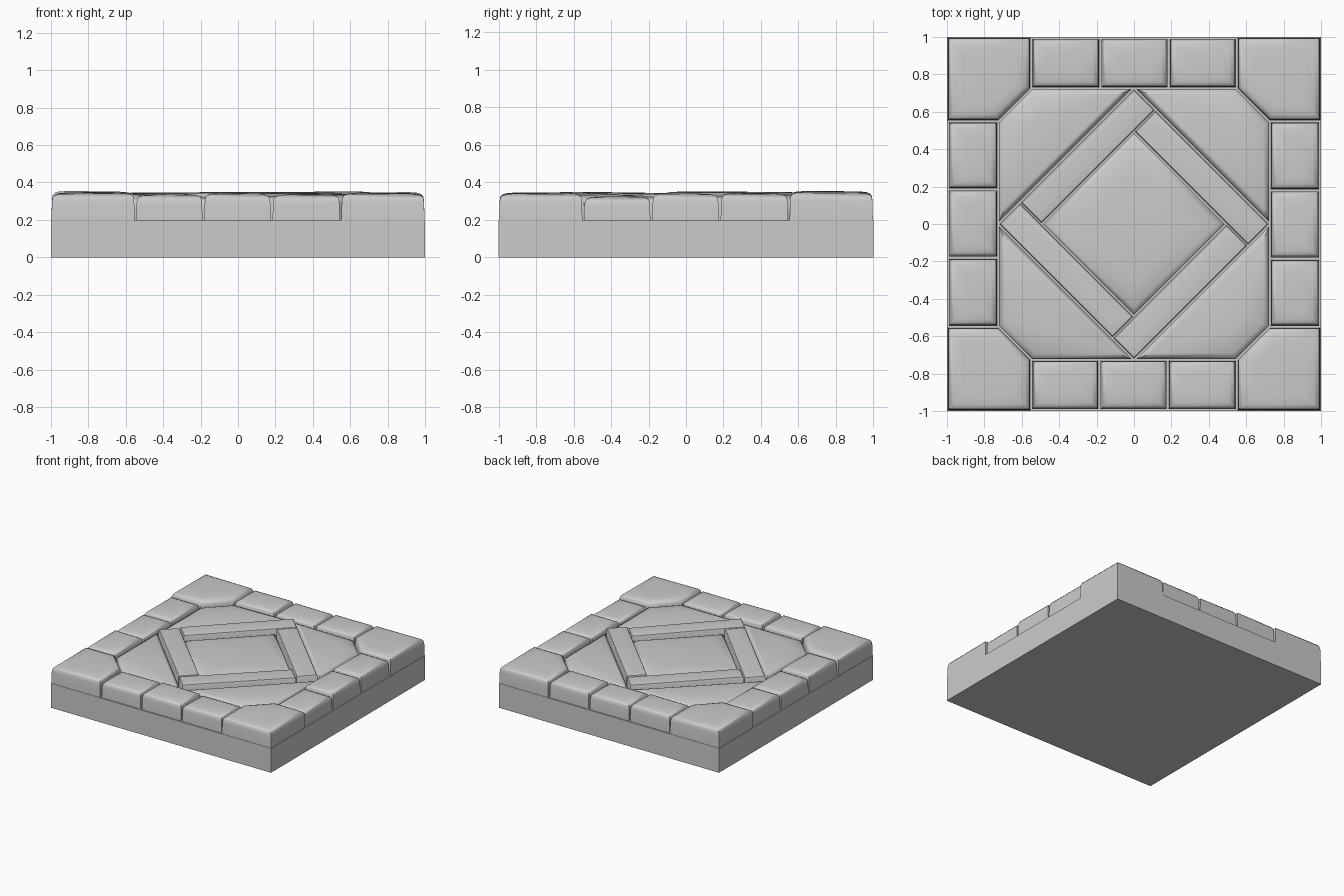
import bpy, bmesh
from mathutils import Vector, Matrix

if "Cube" in bpy.data.objects:
    bpy.data.objects.remove(bpy.data.objects["Cube"])

BASE = 0.2


def inset(pts, d):
    """Move every side of a convex counter-clockwise outline inwards by d."""
    out = []
    n = len(pts)
    for i in range(n):
        p0, p, p1 = pts[i - 1], pts[i], pts[(i + 1) % n]
        a, b = (p - p0).normalized(), (p1 - p).normalized()
        na, nb = Vector((-a.y, a.x)), Vector((-b.y, b.x))
        out.append(p + (na + nb) * (d / (1 + na.dot(nb))))
    return out


def stone(name, outline, top, profile, gap=0.003, tilt=(0, 0), turn=0):
    """Worn stone: stacked inset outlines, closed by a slightly domed cap."""
    rot = Matrix.Rotation(turn, 2)
    pts = inset([rot @ Vector(p) for p in outline], gap)
    mid = sum(pts, Vector((0, 0))) / len(pts)
    bm = bmesh.new()
    rings = [[bm.verts.new((p.x, p.y, BASE)) for p in pts]]
    for d, drop in profile:
        ring = []
        for p in inset(pts, d):
            r = p - mid
            ring.append(bm.verts.new((p.x, p.y, top - drop + r.x * tilt[0] + r.y * tilt[1])))
        rings.append(ring)
    n = len(pts)
    for lo, hi in zip(rings, rings[1:]):
        for i in range(n):
            j = (i + 1) % n
            bm.faces.new((lo[i], lo[j], hi[j], hi[i]))
    bm.faces.new(rings[0][::-1])
    bm.faces.new(rings[-1])
    finish(name, bm)


def finish(name, bm, smooth=True):
    bmesh.ops.recalc_face_normals(bm, faces=bm.faces)
    me = bpy.data.meshes.new(name)
    bm.to_mesh(me)
    bm.free()
    ob = bpy.data.objects.new(name, me)
    bpy.context.collection.objects.link(ob)
    if smooth:
        bpy.ops.object.select_all(action='DESELECT')
        ob.select_set(True)
        bpy.context.view_layer.objects.active = ob
        bpy.ops.object.shade_smooth_by_angle(angle=0.7)


# slab under the paving
bm = bmesh.new()
bmesh.ops.create_cube(bm, size=1, matrix=Matrix.Translation((0, 0, BASE / 2)) @ Matrix.Diagonal((2, 2, BASE, 1)))
finish("base_slab", bm, smooth=False)

# edge wear as (inset, drop below top)
block = [(0.002, 0.05), (0.006, 0.024), (0.016, 0.011), (0.035, 0.004), (0.08, 0)]
plank = [(0.0, 0.014), (0.005, 0.006), (0.018, 0.003), (0.05, 0)]
field = [(0.0, 0.04), (0.006, 0.028), (0.03, 0.017), (0.09, 0.004), (0.13, 0)]

corner_poly = [(-1, -1), (-0.55, -1), (-0.55, -0.725), (-0.725, -0.55), (-1, -0.55)]
field_poly = [(-0.725, -0.545), (-0.545, -0.725), (-0.005, -0.725), (-0.725, -0.005)]
plank_poly = [(-0.725, 0.0), (-0.115, -0.61), (0.0, -0.495), (-0.61, 0.115)]

corner_tops = [0.345, 0.343, 0.346, 0.352]
edge_tops = [(0.336, 0.342, 0.335), (0.325, 0.34, 0.342), (0.342, 0.338, 0.345), (0.34, 0.336, 0.345)]
plank_tops = [0.345, 0.345, 0.35, 0.347]
tilts = [(0.01, 0.006), (-0.008, 0.008), (0.005, -0.01), (-0.008, -0.006)]

# each quarter turn lays one corner, one side, one field and one plank
for k in range(4):
    turn = k * 1.5707963
    stone(f"corner_stone_{k}", corner_poly, corner_tops[k], block, tilt=tilts[k], turn=turn)
    for i, x in enumerate((-0.55, -0.185, 0.18)):
        w = 0.37 if i == 2 else 0.365
        poly = [(x, -0.995), (x + w, -0.995), (x + w, -0.725), (x, -0.725)]
        stone(f"edge_stone_{k}_{i}", poly, edge_tops[k][i], block, gap=0.005, tilt=tilts[(k + i) % 4], turn=turn)
    stone(f"field_stone_{k}", field_poly, 0.335, field, tilt=tilts[(k + 1) % 4], turn=turn)
    stone(f"frame_plank_{k}", plank_poly, plank_tops[k], plank, tilt=tilts[(k + 2) % 4], turn=turn)

# centre diamond
stone("centre_stone", [(0, -0.49), (0.49, 0), (0, 0.49), (-0.49, 0)], 0.332, field)
